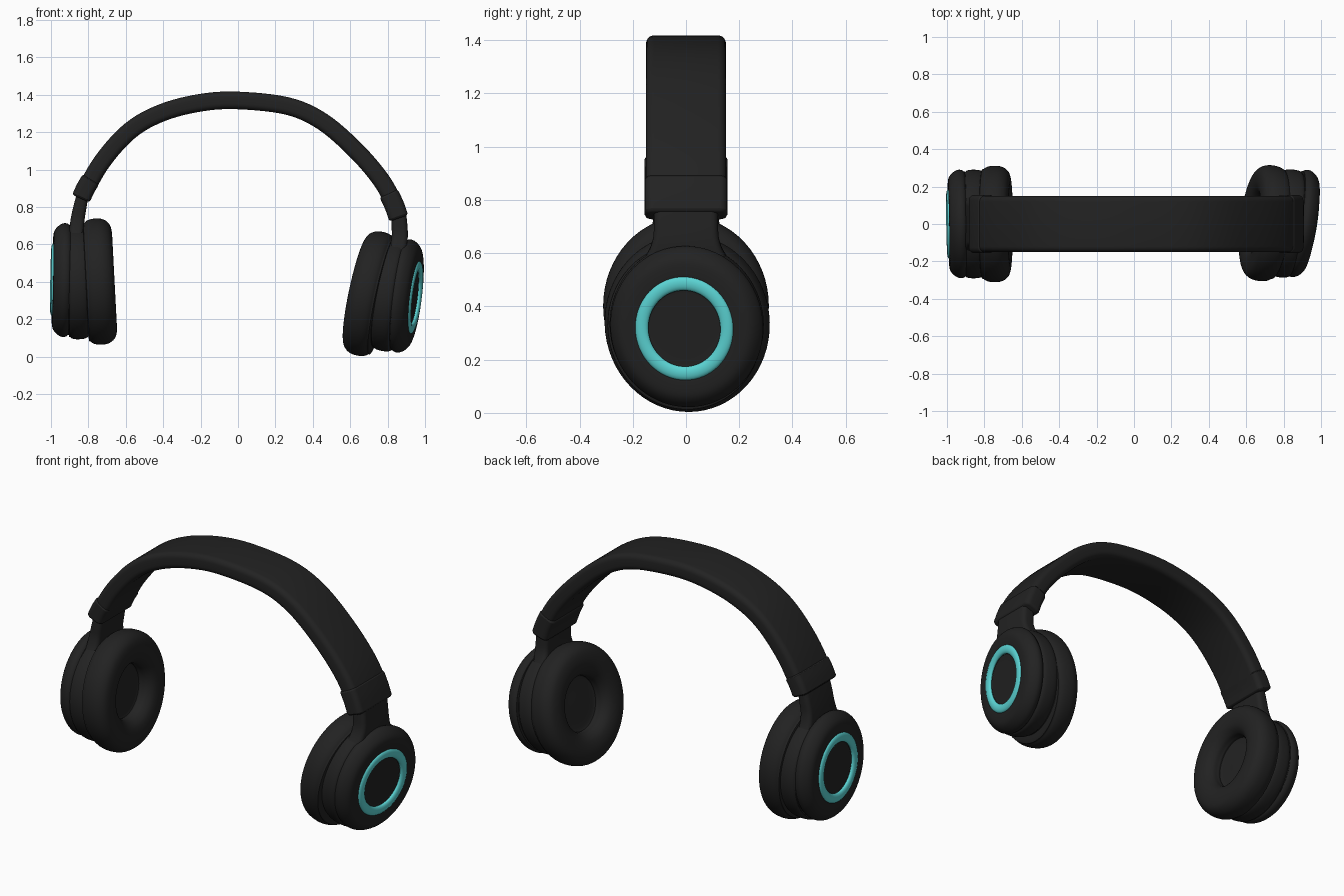
import bpy, bmesh, math
from mathutils import Vector, Matrix

if "Cube" in bpy.data.objects:
    bpy.data.objects.remove(bpy.data.objects["Cube"])


def material(name, rgb):
    m = bpy.data.materials.new(name)
    m.diffuse_color = (*rgb, 1)
    m.use_nodes = True
    m.node_tree.nodes["Principled BSDF"].inputs["Base Color"].default_value = m.diffuse_color
    return m


BLACK = material("soft black", (0.016, 0.016, 0.016))
TEAL = material("teal accent", (0.105, 0.66, 0.66))


def spline(pts, n=6):
    """Smooth curve through the points (any dimension)."""
    pts = [Vector(p) for p in pts]
    ext = [pts[0] * 2 - pts[1]] + pts + [pts[-1] * 2 - pts[-2]]
    out = []
    for i in range(1, len(ext) - 2):
        a, b, c, d = ext[i - 1:i + 3]
        for k in range(n):
            t = k / n
            out.append(0.5 * (2 * b + (c - a) * t + (2 * a - 5 * b + 4 * c - d) * t * t
                              + (3 * b - a - 3 * c + d) * t ** 3))
    return out + [pts[-1]]


def build(name, rings, mat, close=False, caps=False, matrix=None):
    """Skin a list of equal closed rings into a smooth object."""
    bm = bmesh.new()
    rows = [[bm.verts.new(p) for p in r] for r in rings]
    pairs = list(zip(rows, rows[1:])) + ([(rows[-1], rows[0])] if close else [])
    for a, b in pairs:
        for i in range(len(a)):
            j = (i + 1) % len(a)
            bm.faces.new((a[i], a[j], b[j], b[i]))
    if caps:
        bm.faces.new(rows[0])
        bm.faces.new(rows[-1])
    bmesh.ops.remove_doubles(bm, verts=bm.verts, dist=1e-5)
    bmesh.ops.recalc_face_normals(bm, faces=bm.faces)
    me = bpy.data.meshes.new(name)
    bm.to_mesh(me)
    bm.free()
    ob = bpy.data.objects.new(name, me)
    bpy.context.collection.objects.link(ob)
    me.materials.append(mat)
    if matrix:
        ob.matrix_world = matrix
    bpy.ops.object.select_all(action='DESELECT')
    ob.select_set(True)
    bpy.context.view_layer.objects.active = ob
    bpy.ops.object.shade_smooth_by_angle(angle=math.radians(45))
    return ob


def lathe(name, profile, mat, matrix, tall=1.05, close=False, seg=64):
    """Turn a (radius, depth) profile around local z, slightly taller than wide."""
    rings = []
    for r, t in profile:
        r = max(r, 0)
        rings.append([(r * math.cos(a), r * tall * math.sin(a), t)
                      for a in (2 * math.pi * i / seg for i in range(seg))])
    return build(name, rings, mat, close=close, matrix=matrix)


def rounded_rect(hw, ht, rad):
    pts = []
    for q, (sx, sy) in enumerate(((1, 1), (-1, 1), (-1, -1), (1, -1))):
        for k in range(6):
            a = math.pi / 2 * (q + k / 5)
            pts.append((sx * (hw - rad) + rad * math.cos(a), sy * (ht - rad) + rad * math.sin(a)))
    return pts


def strap(name, path, rad):
    """Loft a rounded bar along (x, z, half width, half thickness) points."""
    s = spline(path)
    rings = []
    edge = 0.014

    def section(p, tan, shift, inset):
        c = Vector((p[0], 0, p[1])) + tan * shift
        nor = Vector((-tan.z, 0, tan.x))
        return [c + Vector((0, u, 0)) + nor * v
                for u, v in rounded_rect(p[2] - inset, p[3] - inset, rad - inset)]

    last = len(s) - 1
    for i, p in enumerate(s):
        d = s[min(i + 1, last)] - s[max(i - 1, 0)]
        tan = Vector((d[0], 0, d[1])).normalized()
        if i == 0:
            rings += [section(p, tan, 0, edge), section(p, tan, edge * 0.3, edge * 0.3),
                      section(p, tan, edge, 0)]
        elif i == last:
            rings += [section(p, tan, -edge, 0), section(p, tan, -edge * 0.3, edge * 0.3),
                      section(p, tan, 0, edge)]
        else:
            rings.append(section(p, tan, 0, 0))
    return build(name, rings, BLACK, caps=True)


def facing(side, centre, tilt, yaw):
    """Local z points outward from the head, turned down by tilt and forward by yaw."""
    a, b = math.radians(tilt), math.radians(yaw)
    n = Vector((side * math.cos(a) * math.cos(b), -math.sin(b) * math.cos(a), -math.sin(a)))
    up = (Vector((0, 0, 1)) - n * n.z).normalized()
    m = Matrix((up.cross(n), up, n)).transposed().to_4x4()
    m.translation = centre
    return m


# Headband
arc = [(-.835, .855), (-.725, 1.045), (-.575, 1.21), (-.405, 1.305), (-.2, 1.358), (0, 1.37),
       (.265, 1.34), (.45, 1.258), (.625, 1.108), (.76, .952), (.835, .82), (.86, .755)]
strap("headband", [(x, z, .15, .047) for x, z in arc], .03)
# Sleeves on the headband ends
strap("sleeve_left", [(x, z, .155, .051) for x, z in ((-.785, .95), (-.815, .9), (-.84, .845))], .03)
strap("sleeve_right", [(x, z, .155, .053) for x, z in ((.805, .875), (.835, .81), (.86, .74))], .03)

# Arms that flare into the yoke discs
strap("arm_left", [(-.825, .89, .12, .03), (-.845, .8, .12, .035), (-.858, .73, .122, .037),
                   (-.864, .66, .145, .038), (-.86, .58, .2, .038), (-.855, .48, .23, .035)], .025)
strap("arm_right", [(.855, .8, .12, .04), (.862, .72, .12, .042), (.865, .65, .125, .043),
                    (.858, .59, .15, .043), (.84, .52, .2, .042), (.82, .42, .23, .038)], .025)

# Turned profiles: (radius, depth)
cushion = spline([(0, .01), (.13, .01), (.142, -.005), (.15, -.04), (.18, -.07), (.23, -.08),
                  (.28, -.068), (.307, -.03), (.31, .025), (.295, .062), (.26, .075), (0, .075)])
yoke = spline([(0, -.055), (.25, -.055), (.278, -.047), (.289, -.02), (.289, .025),
               (.278, .047), (.25, .055), (0, .055)])
cup = spline([(0, -.05), (.25, -.05), (.28, -.043), (.29, -.02), (.283, .005), (.262, .03),
              (.235, .042), (.19, .043), (.17, .036), (.14, .034), (.125, .03), (0, .03)])
ring = [(.162 + .025 * math.cos(a), .04 + .013 * math.sin(a))
        for a in (2 * math.pi * i / 16 for i in range(16))]

# Ear pieces: centre, tilt and yaw of cushion, yoke and cup on each side
ears = {
    "left": (-1, ((-.74, 0, .402), 3, 0), ((-.855, 0, .398), 1, 0), ((-.948, 0, .41), -1, 1)),
    "right": (1, ((.70, .005, .338), 12, 7), ((.815, .003, .332), 8, 7), ((.905, 0, .322), 7, 9)),
}
for label, (side, c, y, o) in ears.items():
    lathe("ear_cushion_" + label, cushion, BLACK, facing(side, *c), tall=1.085)
    lathe("yoke_disc_" + label, yoke, BLACK, facing(side, *y))
    lathe("outer_cup_" + label, cup, BLACK, facing(side, *o))
    lathe("accent_ring_" + label, ring, TEAL, facing(side, *o), close=True)
